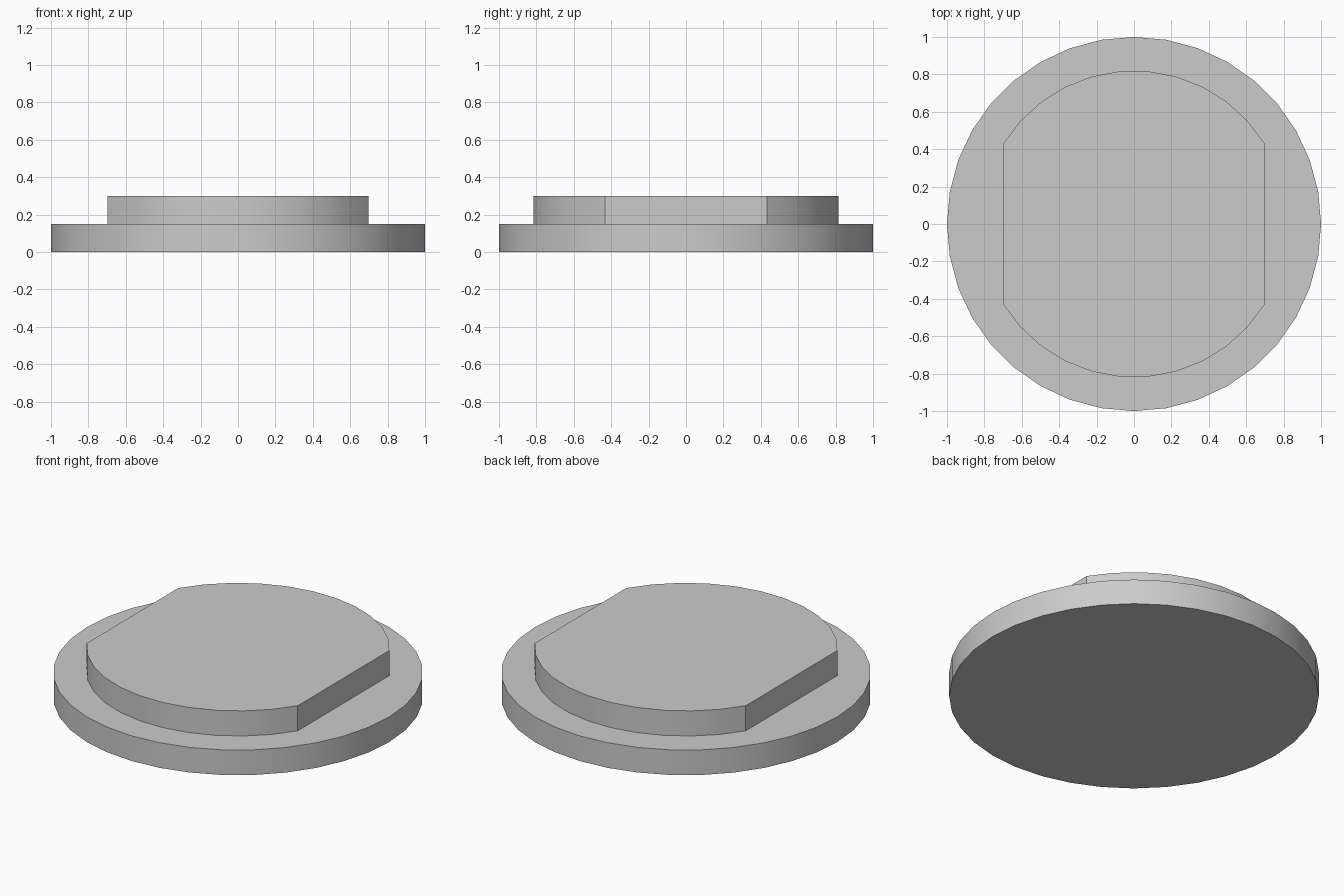
import bpy
import bmesh
from math import asin, cos, pi, radians, sin

cube = bpy.data.objects.get("Cube")
if cube:
    bpy.data.objects.remove(cube, do_unlink=True)

grey = bpy.data.materials.new("plain_grey")
grey.use_nodes = True
colour = (0.6, 0.6, 0.6, 1)
grey.diffuse_color = colour
grey.node_tree.nodes["Principled BSDF"].inputs["Base Color"].default_value = colour


def arc(radius, start, end, steps):
    """Evenly spaced points on a circle, both ends included."""
    angles = [start + (end - start) * i / steps for i in range(steps + 1)]
    return [(radius * cos(a), radius * sin(a)) for a in angles]


def slab(name, outline, bottom, height):
    """Extrude a flat counter-clockwise outline into a solid plate."""
    bm = bmesh.new()
    face = bm.faces.new([bm.verts.new((x, y, bottom)) for x, y in outline])
    extruded = bmesh.ops.extrude_face_region(bm, geom=[face], use_keep_orig=True)
    top = [v for v in extruded["geom"] if isinstance(v, bmesh.types.BMVert)]
    bmesh.ops.translate(bm, vec=(0, 0, height), verts=top)
    bmesh.ops.recalc_face_normals(bm, faces=bm.faces)
    mesh = bpy.data.meshes.new(name)
    bm.to_mesh(mesh)
    bm.free()
    mesh.materials.append(grey)
    obj = bpy.data.objects.new(name, mesh)
    bpy.context.collection.objects.link(obj)
    bpy.ops.object.select_all(action="DESELECT")
    obj.select_set(True)
    bpy.context.view_layer.objects.active = obj
    bpy.ops.object.shade_smooth_by_angle(angle=radians(30))
    return obj


thickness = 0.15

# Round base disc
slab("base_disc", arc(1, 0, 2 * pi, 36)[:-1], 0, thickness)

# Raised boss: a smaller disc with two parallel flats on its left and right
boss_radius, flat_x = 0.82, 0.697
half_arc = asin(flat_x / boss_radius)
back = arc(boss_radius, pi / 2 - half_arc, pi / 2 + half_arc, 11)
front = [(-x, -y) for x, y in back]
slab("raised_boss", back + front, thickness, thickness)
